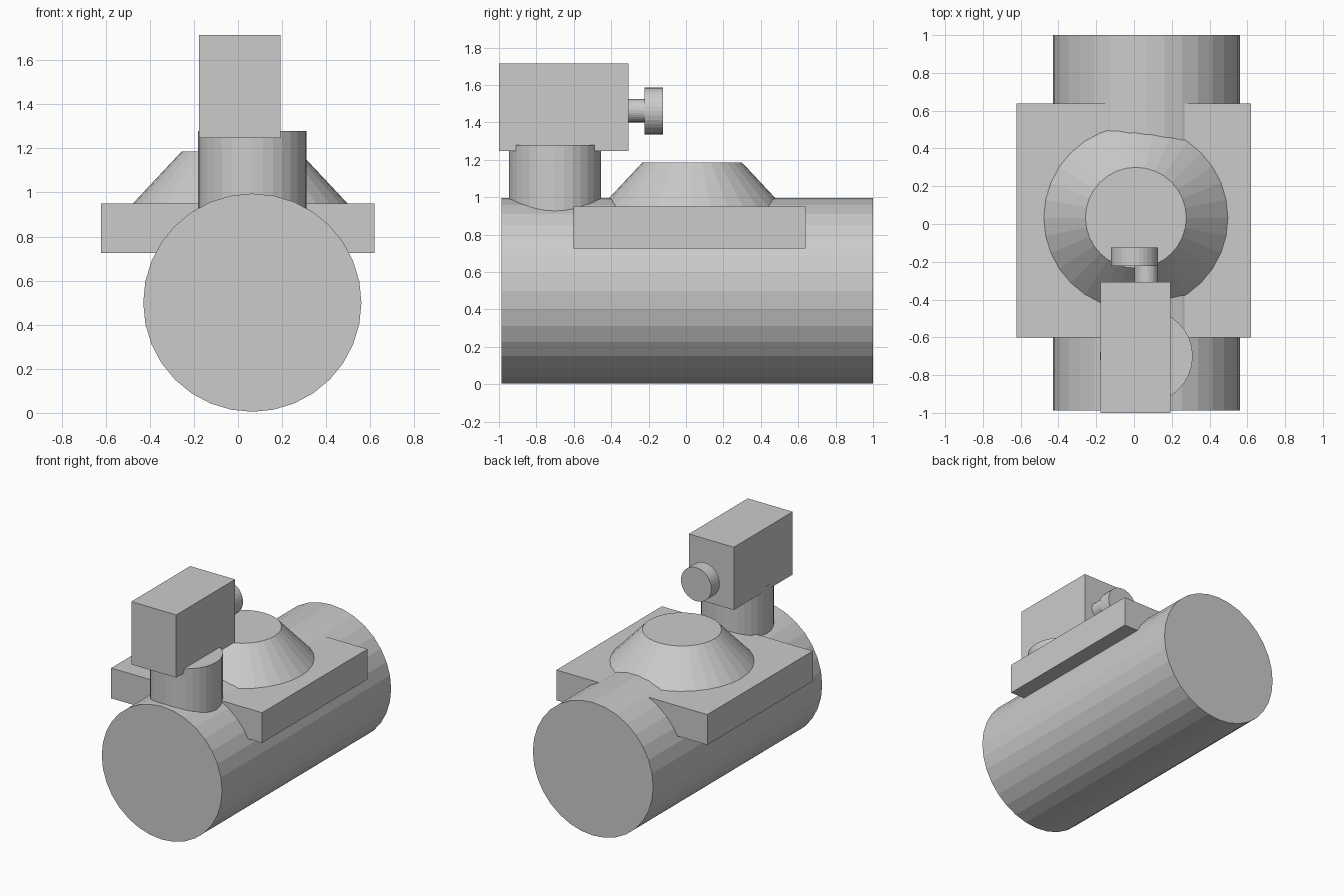
import bpy
from math import pi

if "Cube" in bpy.data.objects:
    bpy.data.objects.remove(bpy.data.objects["Cube"])


def box(name, lo, hi):
    centre = [(a + b) / 2 for a, b in zip(lo, hi)]
    bpy.ops.mesh.primitive_cube_add(size=1, location=centre)
    ob = bpy.context.object
    ob.name = name
    ob.scale = [b - a for a, b in zip(lo, hi)]
    bpy.ops.object.transform_apply(location=False, rotation=False, scale=True)
    return ob


def round_z(name, x, y, z0, z1, r0, r1):
    bpy.ops.mesh.primitive_cone_add(vertices=32, radius1=r0, radius2=r1,
                                    depth=z1 - z0, location=(x, y, (z0 + z1) / 2))
    bpy.context.object.name = name


def round_y(name, x, z, y0, y1, r):
    bpy.ops.mesh.primitive_cylinder_add(vertices=32, radius=r, depth=y1 - y0,
                                        location=(x, (y0 + y1) / 2, z),
                                        rotation=(pi / 2, 0, 0))
    bpy.context.object.name = name


# Main horizontal drum
round_y("drum", 0.065, 0.5, -0.987, 1.0, 0.495)

# Saddle plate with tapered cap
box("saddle_plate", (-0.622, -0.602, 0.725), (0.62, 0.638, 0.95))
round_z("tapered_cap", 0.01, 0.033, 0.93, 1.185, 0.506, 0.267)

# Neck rising from the drum and the housing on top of it
round_z("neck", 0.065, -0.7, 0.8, 1.28, 0.246, 0.246)
box("housing", (-0.178, -1.0, 1.248), (0.192, -0.308, 1.715))

# Knob on a short stem
round_y("knob_stem", 0.065, 1.463, -0.35, -0.2, 0.062)
round_y("knob", 0.003, 1.461, -0.222, -0.124, 0.125)
